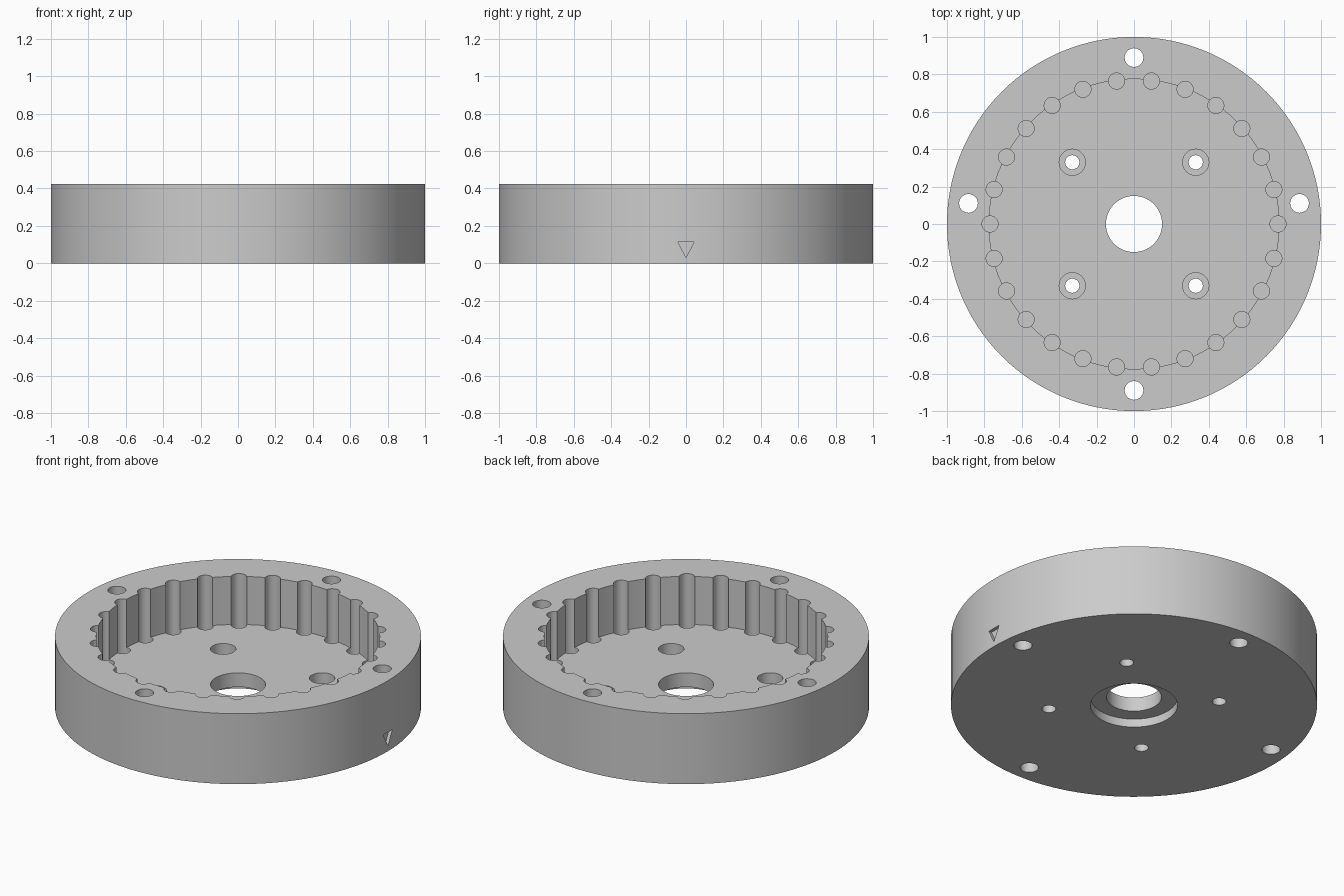
import bpy
import bmesh
from math import sin, cos, tau
from mathutils import Matrix

default = bpy.data.objects.get("Cube")
if default:
    bpy.data.objects.remove(default)

R, H = 1.0, 0.425
FLOOR = 0.135
PINS = 26
PIN_RING = 0.77

grey = bpy.data.materials.new("plain grey")
grey.use_nodes = True
colour = (0.6, 0.6, 0.6, 1)
grey.diffuse_color = colour
grey.node_tree.nodes["Principled BSDF"].inputs["Base Color"].default_value = colour


def cylinder(bm, x, y, radius, low, high, sides=32):
    """Add an upright cylinder between two heights."""
    place = Matrix.Translation((x, y, (low + high) / 2))
    bmesh.ops.create_cone(bm, cap_ends=True, segments=sides, radius1=radius,
                          radius2=radius, depth=high - low, matrix=place)


def make_object(name, bm):
    mesh = bpy.data.meshes.new(name)
    bmesh.ops.recalc_face_normals(bm, faces=bm.faces)
    bm.to_mesh(mesh)
    bm.free()
    mesh.materials.append(grey)
    obj = bpy.data.objects.new(name, mesh)
    bpy.context.collection.objects.link(obj)
    return obj


def cut(target, bm):
    """Subtract the solids in bm from the target."""
    cutter = make_object("cutter", bm)
    cutter.hide_render = True
    mod = target.modifiers.new("cut", 'BOOLEAN')
    mod.operation = 'DIFFERENCE'
    mod.solver = 'EXACT'
    mod.object = cutter
    bpy.ops.object.select_all(action='DESELECT')
    target.select_set(True)
    bpy.context.view_layer.objects.active = target
    bpy.ops.object.modifier_apply(modifier=mod.name)
    bpy.data.objects.remove(cutter)


# Solid round body
bm = bmesh.new()
cylinder(bm, 0, 0, R, 0, H, 128)
housing = make_object("ring_housing", bm)

# Main cavity, underside recess, rim bolt holes
bm = bmesh.new()
cylinder(bm, 0, 0, 0.775, FLOOR, H + 0.1, 104)
cylinder(bm, 0, 0, 0.238, -0.1, 0.05, 64)
for x, y in ((0, 0.89), (0, -0.89), (0.885, 0.11), (-0.885, 0.11)):
    cylinder(bm, x, y, 0.05, -0.1, H + 0.1)

# Triangular alignment mark engraved in the side
points = ((-0.043, 0.115), (0.043, 0.115), (0, 0.03))
face = bm.faces.new([bm.verts.new((R - 0.02, y, z)) for y, z in points])
extruded = bmesh.ops.extrude_face_region(bm, geom=[face], use_keep_orig=True)["geom"]
bmesh.ops.translate(bm, vec=(0.1, 0, 0),
                    verts=[v for v in extruded if isinstance(v, bmesh.types.BMVert)])
cut(housing, bm)

# Pin grooves around the wall, centre bore, floor screw holes
screws = [(x, y) for x in (-0.33, 0.33) for y in (-0.33, 0.33)]
bm = bmesh.new()
for i in range(PINS):
    a = tau * i / PINS
    cylinder(bm, PIN_RING * cos(a), PIN_RING * sin(a), 0.043, 0.09, H + 0.1)
cylinder(bm, 0, 0, 0.15, -0.1, H, 64)
for x, y in screws:
    cylinder(bm, x, y, 0.038, -0.1, H)
cut(housing, bm)

# Counterbores for the screw heads
bm = bmesh.new()
for x, y in screws:
    cylinder(bm, x, y, 0.07, 0.06, H)
cut(housing, bm)

bpy.ops.object.shade_smooth_by_angle(angle=0.5)
